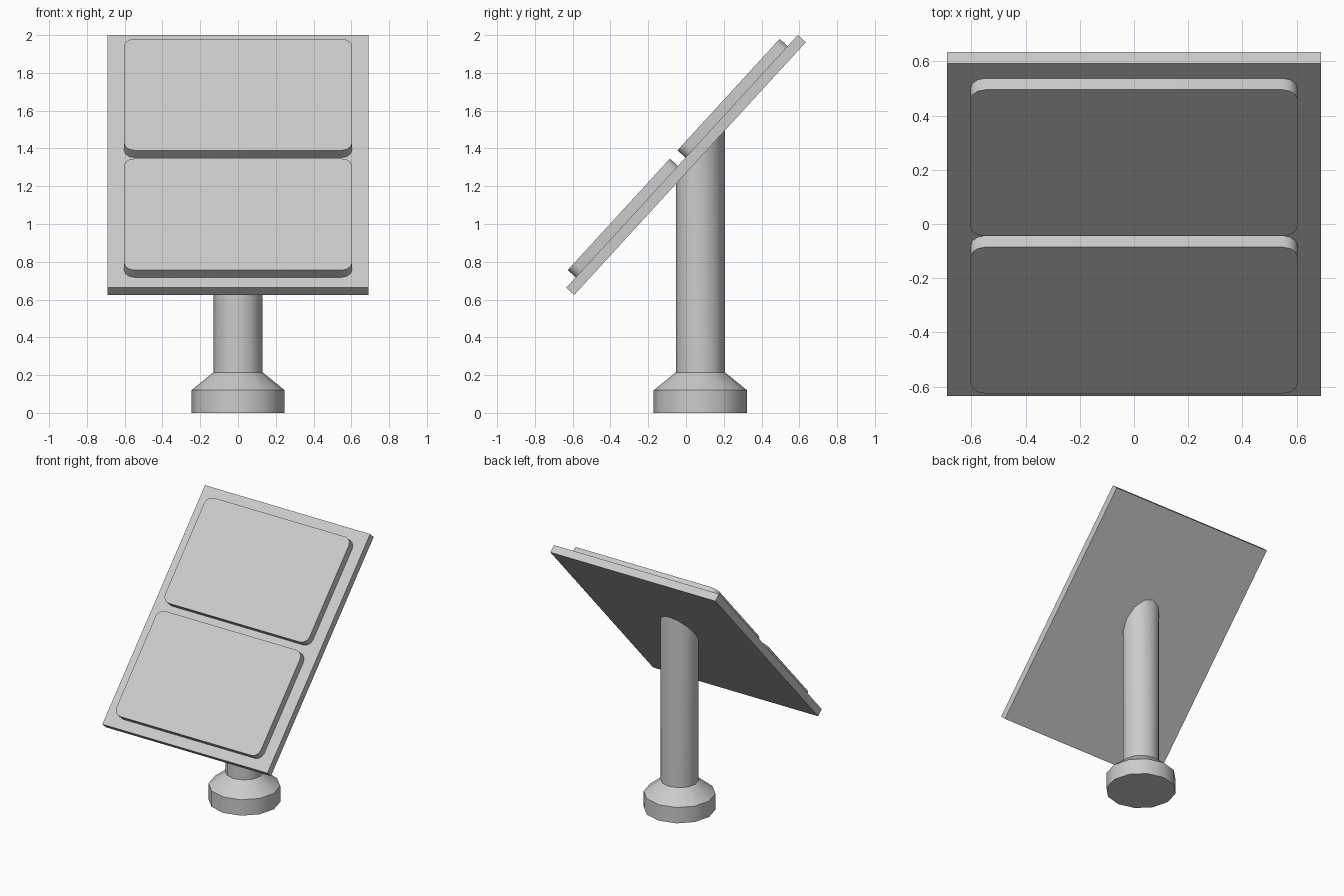
import bpy, bmesh, math
from mathutils import Matrix

cube = bpy.data.objects.get("Cube")
if cube:
    bpy.data.objects.remove(cube, do_unlink=True)

TILT = math.radians(47.5)
CENTRE_Z = 1.3125
THICK = 0.057
POLE_Y = 0.076

grey = bpy.data.materials.new("light_grey")
grey.use_nodes = True
colour = (0.6, 0.6, 0.6, 1)
grey.diffuse_color = colour
grey.node_tree.nodes["Principled BSDF"].inputs["Base Color"].default_value = colour


def finish(name, bm):
    bmesh.ops.recalc_face_normals(bm, faces=bm.faces)
    mesh = bpy.data.meshes.new(name)
    bm.to_mesh(mesh)
    bm.free()
    mesh.materials.append(grey)
    obj = bpy.data.objects.new(name, mesh)
    bpy.context.collection.objects.link(obj)
    bpy.ops.object.select_all(action='DESELECT')
    obj.select_set(True)
    bpy.context.view_layer.objects.active = obj
    bpy.ops.object.shade_smooth_by_angle(angle=math.radians(32))
    return obj


def tilted_slab(name, width, length, along, up, radius=0):
    """Box in the plane of the tilted board, with optional rounded corners."""
    bm = bmesh.new()
    bmesh.ops.create_cube(bm, size=1)
    bmesh.ops.scale(bm, vec=(width, length, THICK), verts=bm.verts)
    if radius:
        corners = [e for e in bm.edges
                   if abs(e.verts[0].co.z - e.verts[1].co.z) > THICK / 2]
        bmesh.ops.bevel(bm, geom=corners, offset=radius, segments=3,
                        profile=0.5, affect='EDGES')
    place = (Matrix.Translation((0, 0, CENTRE_Z))
             @ Matrix.Rotation(TILT, 4, 'X')
             @ Matrix.Translation((0, along, up)))
    bmesh.ops.transform(bm, matrix=place, verts=bm.verts)
    return finish(name, bm)


# Tilted board with two raised pads
tilted_slab("board", 1.38, 1.815, 0, 0)
for name, along in (("upper_pad", 0.427), ("lower_pad", -0.433)):
    tilted_slab(name, 1.208, 0.8, along, THICK, 0.055)

# Foot and pole as one turned profile, cut at the slope of the board
bm = bmesh.new()
SIDES = 12
rings = []
for radius, z in ((0.247, 0), (0.247, 0.12), (0.13, 0.215), (0.13, None)):
    ring = []
    for i in range(SIDES):
        angle = math.tau * i / SIDES
        y = POLE_Y + radius * math.sin(angle)
        height = CENTRE_Z + y * math.tan(TILT) if z is None else z
        ring.append(bm.verts.new((radius * math.cos(angle), y, height)))
    rings.append(ring)
for low, high in zip(rings, rings[1:]):
    for i in range(SIDES):
        j = (i + 1) % SIDES
        bm.faces.new((low[i], low[j], high[j], high[i]))
bm.faces.new(rings[0][::-1])
bm.faces.new(rings[-1])
finish("pole_and_foot", bm)
